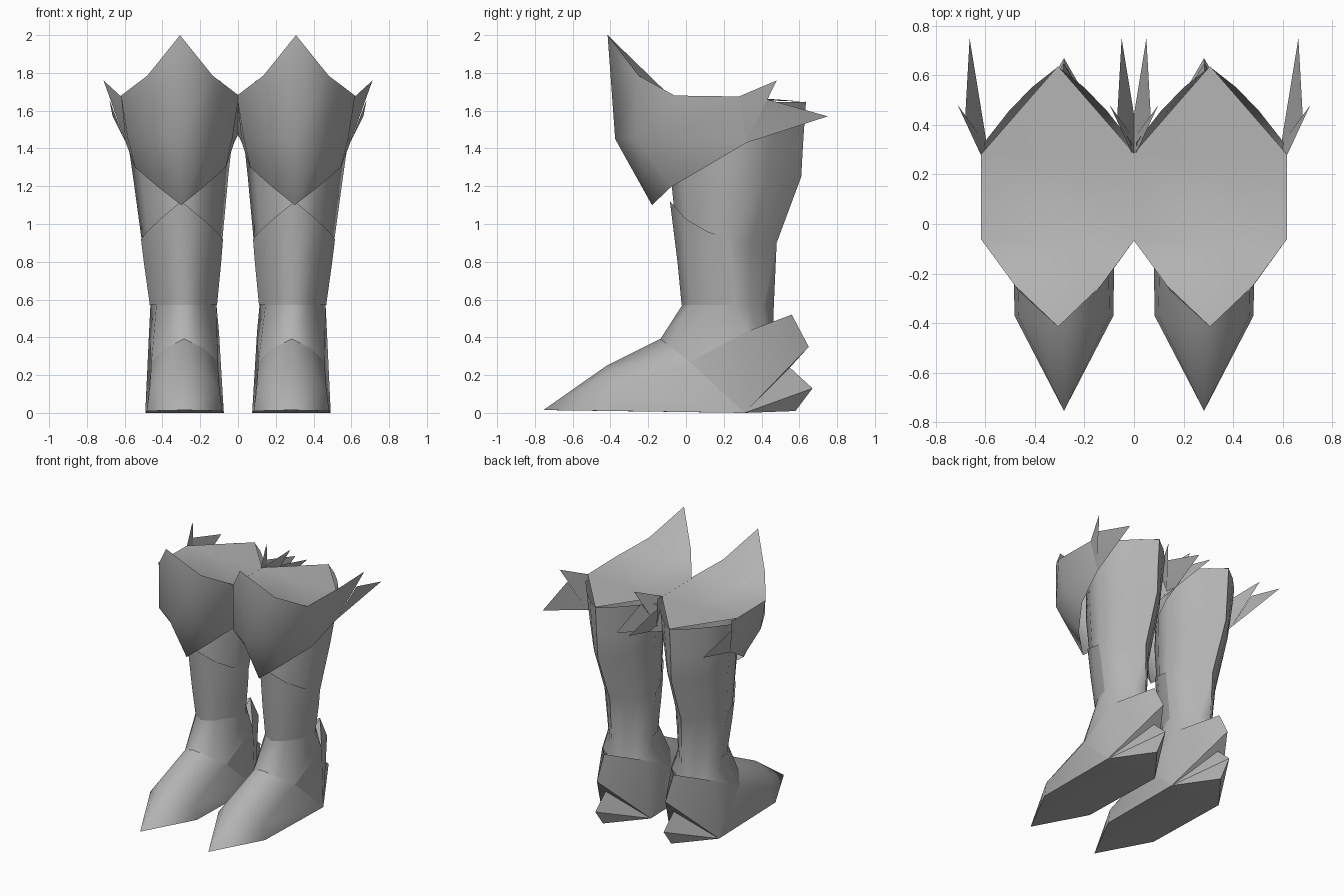
import bpy, bmesh, math

if "Cube" in bpy.data.objects:
    bpy.data.objects.remove(bpy.data.objects["Cube"])

steel = bpy.data.materials.new("steel_grey")
steel.diffuse_color = (0.45, 0.45, 0.45, 1)
steel.use_nodes = True
steel.node_tree.nodes["Principled BSDF"].inputs["Base Color"].default_value = steel.diffuse_color


def axis(z):
    """Centre line of a boot: leans outward toward the top."""
    return 0.283 + 0.024 * min(max((z - 0.3) / 1.1, 0), 1)


def make(name, polys, angle=60):
    """Build half of a part, mirror it over the boot's axis, for both boots."""
    for side, label in ((1, "right"), (-1, "left")):
        bm = bmesh.new()
        for s in (1, -1):
            for poly in polys:
                pts = [(side * (axis(z) + s * u), y, z) for u, y, z in poly]
                if s * side < 0:
                    pts.reverse()
                bm.faces.new([bm.verts.new(p) for p in pts])
        bmesh.ops.remove_doubles(bm, verts=bm.verts, dist=0.0005)
        me = bpy.data.meshes.new(label + "_" + name)
        bm.to_mesh(me)
        bm.free()
        me.materials.append(steel)
        ob = bpy.data.objects.new(label + "_" + name, me)
        bpy.context.collection.objects.link(ob)
        bpy.ops.object.select_all(action='DESELECT')
        ob.select_set(True)
        bpy.context.view_layer.objects.active = ob
        bpy.ops.object.shade_smooth_by_angle(angle=math.radians(angle))


def grid(rows):
    """Quads between rows of points running from the front to the back."""
    out = []
    for a, b in zip(rows, rows[1:]):
        for i in range(len(a) - 1):
            q = []
            for p in (a[i], a[i + 1], b[i + 1], b[i]):
                if p not in q:
                    q.append(p)
            if len(q) > 2:
                out.append(q)
    return out


def ring(z, u, yf, yb):
    """Half cross-section of the leg, tapered at the front and the back."""
    d = yb - yf
    return [(0, yf, z), (u * .47, yf + .11 * d, z), (u * .82, yf + .32 * d, z),
            (u, yf + .55 * d, z), (u * .66, yb - .26 * d, z), (u * .35, yb - .12 * d, z), (0, yb, z)]


# Leg shaft
front_ankle, side_top = (.175, .02, .27), (.185, .32, .43)
ankle = [(0, -.135, .392), (.105, -.07, .34), front_ankle, side_top,
         (.13, .38, .42), (.07, .43, .42), (0, .46, .42)]
shaft = [ankle, ring(.57, .175, -.02, .465), ring(.9, .212, -.045, .48),
         ring(1.25, .252, -.08, .61), ring(1.43, .275, -.06, .62), ring(1.645, .3, -.05, .635)]
make("leg_shaft", grid(shaft), 70)

# Peaked shin guard
make("shin_guard", grid([
    [(0, -.023, .57), (.084, .03, .57), (.146, .132, .57), (.178, .247, .57)],
    [(0, -.045, .8), (.098, .01, .8), (.17, .118, .8), (.205, .247, .8)],
    [(0, -.085, 1.12), (.109, -.005, 1.03), (.184, .112, .96), (.217, .24, .92)]]), 80)

# Knee plate
tip, shoulder, hip, rear = (0, -.415, 2.0), (.173, -.25, 1.785), (.312, -.06, 1.68), (.312, .28, 1.675)
low_rear = (.287, .32, 1.43)
make("knee_plate", grid([
    [(0, -.18, 1.1), (.12, -.08, 1.195), (.24, .1, 1.3), low_rear],
    [(0, -.375, 1.45), (.16, -.27, 1.46), (.278, -.05, 1.46), low_rear],
    [tip, shoulder, hip, rear]]), 100)

# Hollow behind the knee tip and the cap of the leg
hollow, back, mid = (0, -.07, 1.665), (0, .638, 1.647), (0, .28, 1.66)
make("top_cap", [[tip, hollow, shoulder], [shoulder, hollow, hip],
                 [hip, hollow, mid, rear], [rear, mid, back]], 70)

# Side spikes
make("side_spikes", [[rear, low_rear, (.405, .48, 1.76)],
                     [low_rear, (.357, .75, 1.57), (.375, .43, 1.66)]], 30)

# Pointed foot
toe, edge, sole = (0, -.755, .015), (.2, -.37, .01), (.208, .31, 0)
make("foot", grid([
    [toe, toe, toe, toe],
    [(0, -.42, .25), (.11, -.4, .21), (.185, -.37, .12), edge],
    [(0, -.135, .392), (.105, -.07, .34), front_ankle, sole]]), 80)
make("sole", [[toe, edge, sole, (0, .31, 0)]])

# Ankle collar with a ridge at the heel
ridge_top, ridge_tip, under = (0, .56, .52), (0, .65, .35), (0, .55, .24)
make("ankle_collar", [[front_ankle, sole, side_top],
                      [side_top, sole, ridge_tip, ridge_top],
                      [sole, under, ridge_tip],
                      [side_top, ridge_top, (0, .45, .43)]], 40)

# Heel spur
heel, spur = (0, .58, .01), (0, .67, .13)
make("heel_spur", [[sole, heel, spur], [sole, spur, under], [(0, .31, 0), heel, sole]], 40)
